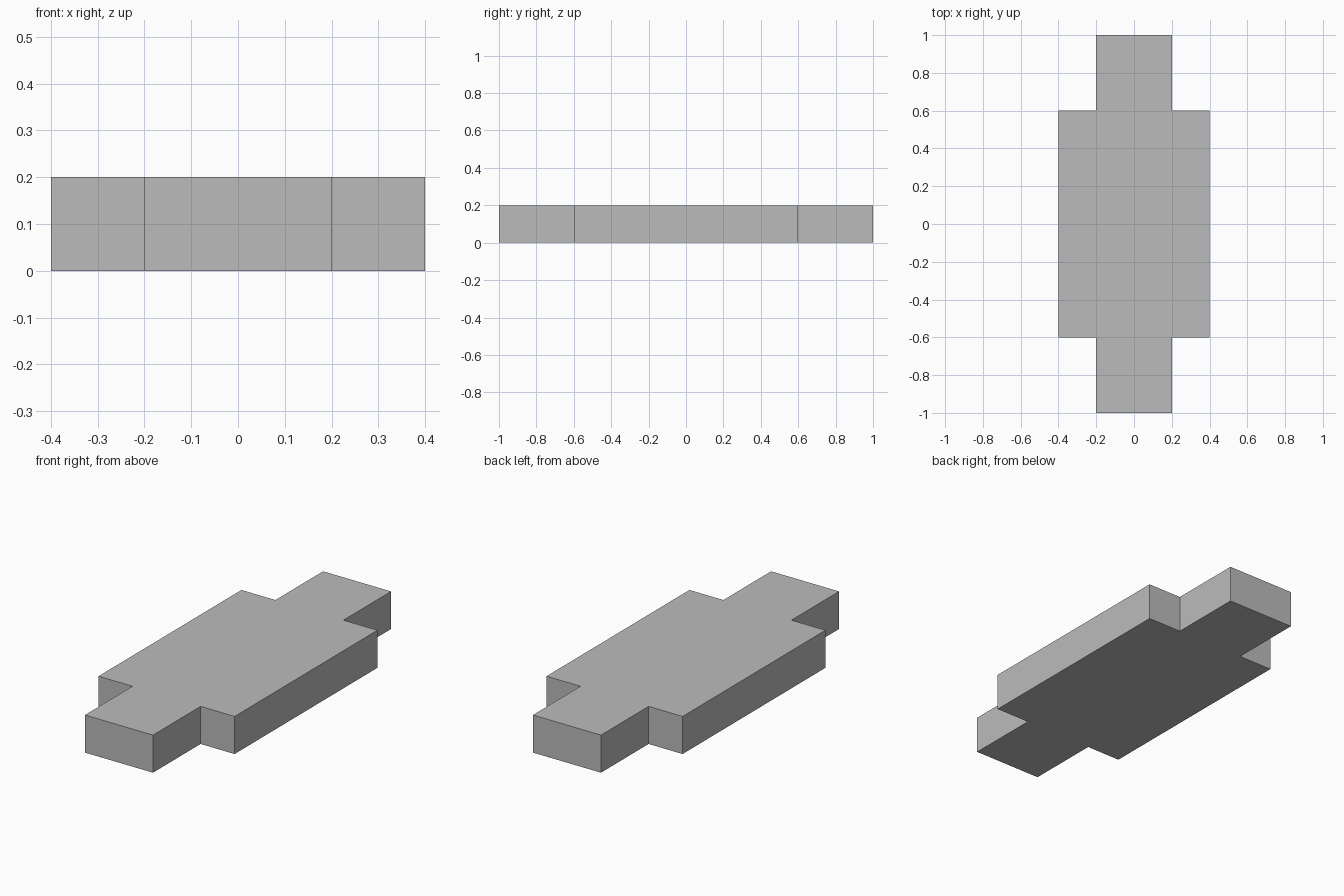
import bpy
import bmesh

cube = bpy.data.objects.get("Cube")
if cube:
    bpy.data.objects.remove(cube, do_unlink=True)

THICKNESS = 0.2

# Plain grey
grey = bpy.data.materials.new("plain_grey")
grey.use_nodes = True
colour = (0.5, 0.5, 0.5, 1)
grey.diffuse_color = colour
grey.node_tree.nodes["Principled BSDF"].inputs["Base Color"].default_value = colour

# Stepped outline: one half, then the same half turned around
half = [(0.2, -1), (0.2, -0.6), (0.4, -0.6), (0.4, 0.6), (0.2, 0.6), (0.2, 1)]
outline = half + [(-x, -y) for x, y in half]

# Plate with a tab at each end, raised from the outline
bm = bmesh.new()
base = bm.faces.new([bm.verts.new((x, y, 0)) for x, y in outline])
raised = bmesh.ops.extrude_face_region(bm, geom=[base], use_keep_orig=True)
top = [v for v in raised["geom"] if isinstance(v, bmesh.types.BMVert)]
bmesh.ops.translate(bm, verts=top, vec=(0, 0, THICKNESS))
bmesh.ops.recalc_face_normals(bm, faces=bm.faces)

mesh = bpy.data.meshes.new("tabbed_plate")
bm.to_mesh(mesh)
bm.free()
mesh.materials.append(grey)
plate = bpy.data.objects.new("tabbed_plate", mesh)
bpy.context.collection.objects.link(plate)
